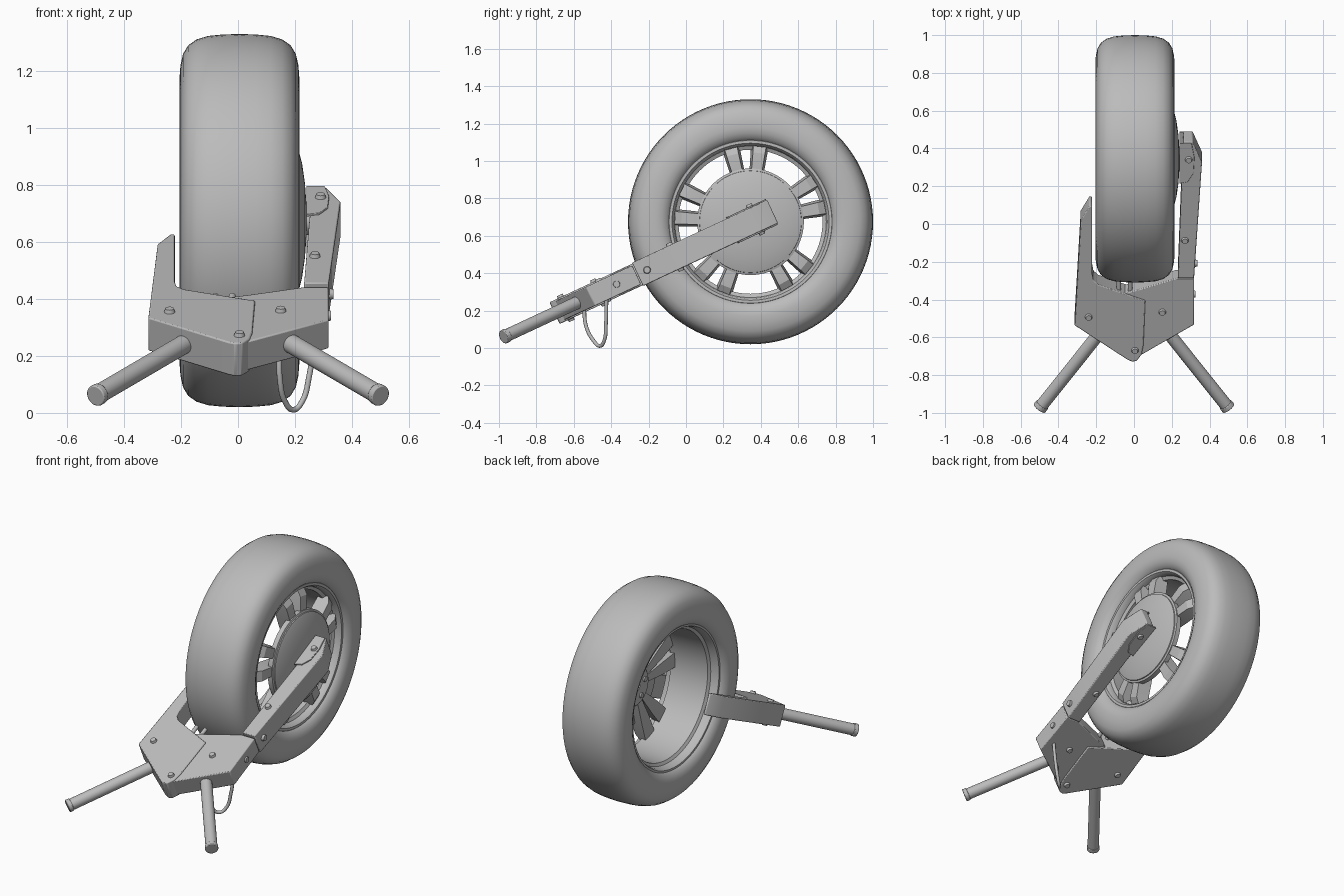
import bpy, bmesh, math
from mathutils import Matrix, Vector

if "Cube" in bpy.data.objects:
    bpy.data.objects.remove(bpy.data.objects["Cube"])

grey = bpy.data.materials.new("plain grey")
grey.diffuse_color = (0.5, 0.5, 0.5, 1)
grey.use_nodes = True
grey.node_tree.nodes["Principled BSDF"].inputs["Base Color"].default_value = grey.diffuse_color

CENTRE = Vector((0.0, 0.345, 0.675))          # wheel centre
TILT = Matrix.Translation(CENTRE) @ Matrix.Rotation(math.radians(25), 4, 'X')
WHEEL = Matrix.Translation(CENTRE + Vector((0.005, 0, 0)))


def finish(name, bm, matrix, smooth=35, bevel=0):
    bmesh.ops.recalc_face_normals(bm, faces=bm.faces)
    me = bpy.data.meshes.new(name)
    bm.to_mesh(me)
    bm.free()
    ob = bpy.data.objects.new(name, me)
    bpy.context.collection.objects.link(ob)
    ob.matrix_world = matrix
    me.materials.append(grey)
    if bevel:
        m = ob.modifiers.new("bevel", 'BEVEL')
        m.width, m.segments, m.limit_method = bevel, 2, 'ANGLE'
    bpy.ops.object.select_all(action='DESELECT')
    ob.select_set(True)
    bpy.context.view_layer.objects.active = ob
    bpy.ops.object.shade_smooth_by_angle(angle=math.radians(smooth))
    return ob


def revolve(name, profile, closed=True, n=96, smooth=35):
    """Spin (x, radius) points round the wheel axle."""
    bm = bmesh.new()
    vs = [bm.verts.new((x, r, 0)) for x, r in profile]
    pairs = list(zip(vs, vs[1:])) + ([(vs[-1], vs[0])] if closed else [])
    edges = [bm.edges.new(p) for p in pairs]
    bmesh.ops.spin(bm, geom=vs + edges, cent=(0, 0, 0), axis=(1, 0, 0),
                   angle=math.tau, steps=n, use_duplicate=False)
    bmesh.ops.remove_doubles(bm, verts=bm.verts, dist=1e-5)
    finish(name, bm, WHEEL, smooth)


def plate(name, pts, t0, t1, bevel=0.005):
    """Extrude an outline lying in the fork plane."""
    bm = bmesh.new()
    f = bm.faces.new([bm.verts.new((x, s, t0)) for x, s in pts])
    ext = bmesh.ops.extrude_face_region(bm, geom=[f])
    bmesh.ops.translate(bm, vec=(0, 0, t1 - t0),
                        verts=[v for v in ext["geom"] if isinstance(v, bmesh.types.BMVert)])
    finish(name, bm, TILT, 30, bevel)


def rod(name, a, b, r, matrix=TILT, n=32, r2=None, bevel=0):
    a, b = Vector(a), Vector(b)
    bm = bmesh.new()
    bmesh.ops.create_cone(bm, cap_ends=True, segments=n, radius1=r,
                          radius2=r if r2 is None else r2, depth=(b - a).length)
    rot = (b - a).to_track_quat('Z', 'Y').to_matrix().to_4x4()
    bmesh.ops.transform(bm, matrix=Matrix.Translation((a + b) / 2) @ rot, verts=bm.verts)
    return finish(name, bm, matrix, 40, bevel)


# Tyre: rounded square section
half = [(0.0, 0.655), (0.06, 0.653), (0.11, 0.648), (0.15, 0.636), (0.18, 0.615),
        (0.198, 0.585), (0.207, 0.545), (0.21, 0.505), (0.205, 0.475), (0.193, 0.452),
        (0.178, 0.437), (0.165, 0.43)]
revolve("tyre", [(-x, r) for x, r in reversed(half[1:])] + half, smooth=60)

# Rim: deep barrel, open on the left
revolve("rim", [(-0.165, 0.45), (-0.178, 0.44), (-0.178, 0.425), (-0.165, 0.418),
                (-0.13, 0.412), (-0.12, 0.395), (0.05, 0.385), (0.13, 0.385),
                (0.14, 0.405), (0.165, 0.41), (0.178, 0.42), (0.178, 0.435), (0.165, 0.45)])

# Hub cover: shallow dome on the right
revolve("hub_cover", [(0.236, 0), (0.235, 0.06), (0.23, 0.13), (0.22, 0.2), (0.206, 0.255),
                      (0.2, 0.272), (0.194, 0.273), (0.19, 0.285), (0.16, 0.285),
                      (0.155, 0.27), (0.15, 0)], closed=False)

# Hub centre and wheel nuts seen from the open side
revolve("hub_centre", [(0.155, 0), (0.155, 0.13), (0.105, 0.125), (0.095, 0.115),
                       (0.095, 0.032), (0.13, 0.03), (0.13, 0)], closed=False, n=48)
for k in range(5):
    a = math.radians(22 + 72 * k)
    y, z = 0.08 * math.cos(a), 0.08 * math.sin(a)
    rod("wheel_nut", (0.12, y, z), (0.086, y, z), 0.016, WHEEL, 12)

# Five pairs of spokes
for k in range(10):
    ang = math.radians(22 + 72 * (k // 2) + (11 if k % 2 else -11))
    bm = bmesh.new()
    rings = []
    for r, x0, x1, w in [(0.06, 0.105, 0.155, 0.03), (0.27, 0.1, 0.185, 0.078),
                         (0.37, 0.1, 0.178, 0.09), (0.405, 0.1, 0.155, 0.094)]:
        sec = [(x0, -w / 2), (x0, w / 2), (x1, w * 0.36), (x1, -w * 0.36)]
        rings.append([bm.verts.new((x, r, t)) for x, t in sec])
    for a, b in zip(rings, rings[1:]):
        for i in range(4):
            j = (i + 1) % 4
            bm.faces.new((a[i], a[j], b[j], b[i]))
    bm.faces.new(rings[0])
    bm.faces.new(rings[-1])
    finish("spoke", bm, WHEEL @ Matrix.Rotation(ang, 4, 'X'), 25)

# Axle stub joining hub and right arm
rod("axle", (0.15, 0, 0), (0.3, 0, 0), 0.05)

# Fork crown: left half with its short arm, right half tucked below it
plate("left_fork", [(-0.315, -0.944), (-0.035, -1.145), (-0.01, -1.157), (0.015, -1.152),
                    (0.04, -1.115), (0.05, -1.06), (0.06, -0.8), (-0.19, -0.705),
                    (-0.215, -0.68), (-0.222, -0.64), (-0.222, -0.25),
                    (-0.235, -0.245), (-0.282, -0.33)], -0.064, 0.064)
plate("right_crown", [(0.0, -1.145), (0.318, -0.944), (0.318, -0.672), (0.225, -0.672),
                      (0.05, -0.73), (-0.05, -0.76)], -0.056, 0.056)

# Long right arm with bracket plates at the axle
plate("right_arm", [(0.232, -0.666), (0.318, -0.666), (0.36, 0.01), (0.31, 0.13),
                    (0.262, 0.13), (0.25, -0.15)], -0.069, 0.069)
for sign in (-1, 1):
    plate("axle_bracket", [(0.24, 0.125), (0.305, 0.125), (0.32, 0.04), (0.315, -0.05),
                           (0.285, -0.1), (0.24, -0.11)], sign * 0.066, sign * 0.076, 0.002)

# Bolts through the fork, with domed heads above and below
for x, s, t in [(-0.24, -0.895, 0.064), (0.005, -1.09, 0.064), (0.15, -0.87, 0.056),
                (0.27, -0.445, 0.069), (0.29, 0.03, 0.076)]:
    for sign in (-1, 1):
        rod("bolt", (x, s, sign * (t - 0.005)), (x, s, sign * (t + 0.013)), 0.021,
            n=16, r2=0.015)
for x, s in [(0.316, -0.79), (0.326, -0.61)]:
    rod("side_bolt", (x - 0.02, s, 0), (x + 0.01, s, 0), 0.023, n=16, r2=0.017)

# Small latch pins behind the crown
for x in (-0.08, -0.02):
    rod("latch_pin", (x, -0.78, 0.03), (x, -0.69, 0.03), 0.012, n=12)

# Handles at right angles to the crown's front faces
for side in (-1, 1):
    a, b = Vector((side * 0.17, -1.0, 0)), Vector((side * 0.497, -1.452, 0))
    d = (b - a).normalized()
    rod("handle", a, b, 0.034)
    rod("handle_end", b - d * 0.02, b + d * 0.006, 0.038, bevel=0.004)

# Wire loop under the crown
cu = bpy.data.curves.new("wire_loop", 'CURVE')
cu.dimensions, cu.bevel_depth, cu.bevel_resolution, cu.resolution_u = '3D', 0.01, 3, 10
pts = [(0.145, -0.545, 0.23), (0.147, -0.535, 0.12), (0.165, -0.495, 0.04),
       (0.195, -0.46, 0.011), (0.225, -0.437, 0.04), (0.25, -0.428, 0.13), (0.27, -0.425, 0.28)]
sp = cu.splines.new('BEZIER')
sp.bezier_points.add(len(pts) - 1)
for bp, p in zip(sp.bezier_points, pts):
    bp.co = p
    bp.handle_left_type = bp.handle_right_type = 'AUTO'
cu.use_fill_caps = True
cu.materials.append(grey)
bpy.context.collection.objects.link(bpy.data.objects.new("wire_loop", cu))
